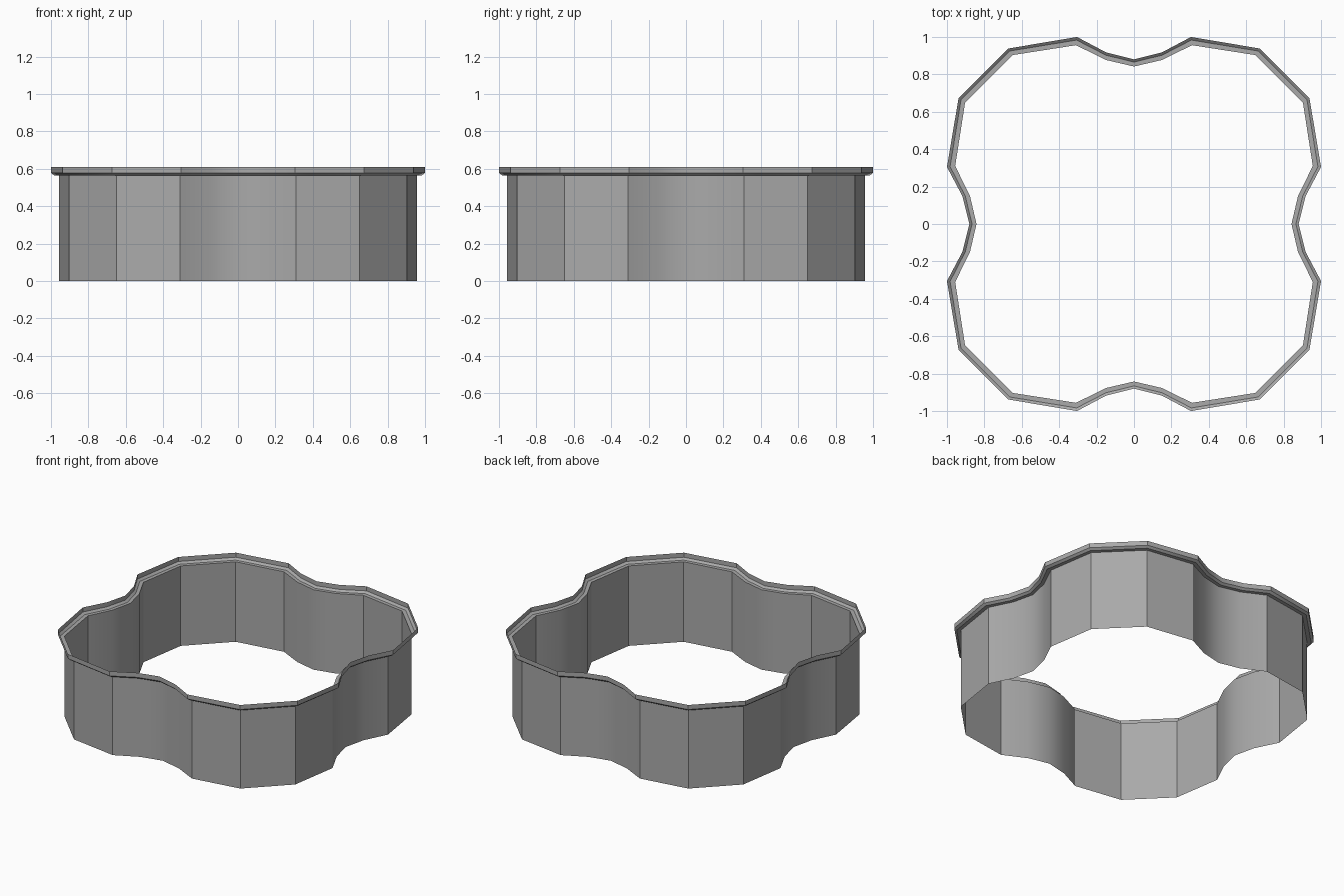
import bpy
import bmesh
from mathutils import Vector, Matrix

cube = bpy.data.objects.get("Cube")
if cube:
    bpy.data.objects.remove(cube, do_unlink=True)

grey = bpy.data.materials.new("Metal grey")
grey.use_nodes = True
colour = (0.4, 0.4, 0.4, 1)
grey.diffuse_color = colour
grey.node_tree.nodes["Principled BSDF"].inputs["Base Color"].default_value = colour

# Half of one side, from the notch centre to the corner
WALL_HALF = [(0, 0.842), (0.15, 0.877), (0.31, 0.956), (0.65, 0.903)]
LIP_HALF = [(0, 0.88), (0.15, 0.918), (0.305, 1.0), (0.673, 0.938)]


def outline(half):
    """Mirror the half side, then turn it four times into a closed loop."""
    side = list(reversed(half)) + [(-x, y) for x, y in half[1:]]
    return [Matrix.Rotation(turn * 1.5707963, 2) @ Vector(p)
            for turn in range(4) for p in side]


INNER, OUTER = outline(WALL_HALF), outline(LIP_HALF)


def sheet(name, profile):
    """Sweep (outward fraction, height) steps around the outline."""
    bm = bmesh.new()
    rings = [[bm.verts.new((*a.lerp(b, t), z)) for a, b in zip(INNER, OUTER)]
             for t, z in profile]
    count = len(INNER)
    for low, high in zip(rings, rings[1:]):
        for i in range(count):
            j = (i + 1) % count
            bm.faces.new((low[i], low[j], high[j], high[i]))
    mesh = bpy.data.meshes.new(name)
    bm.to_mesh(mesh)
    bm.free()
    mesh.materials.append(grey)
    obj = bpy.data.objects.new(name, mesh)
    bpy.context.collection.objects.link(obj)
    bpy.ops.object.select_all(action="DESELECT")
    obj.select_set(True)
    bpy.context.view_layer.objects.active = obj
    bpy.ops.object.shade_smooth_by_angle(angle=0.5236)
    return obj


# Thin upright wall, then the ledge with its upturned lip
sheet("cutter_wall", [(0, 0), (0, 0.565)])
sheet("rolled_rim", [(0, 0.565), (0.62, 0.565), (1, 0.578), (1, 0.61)])
